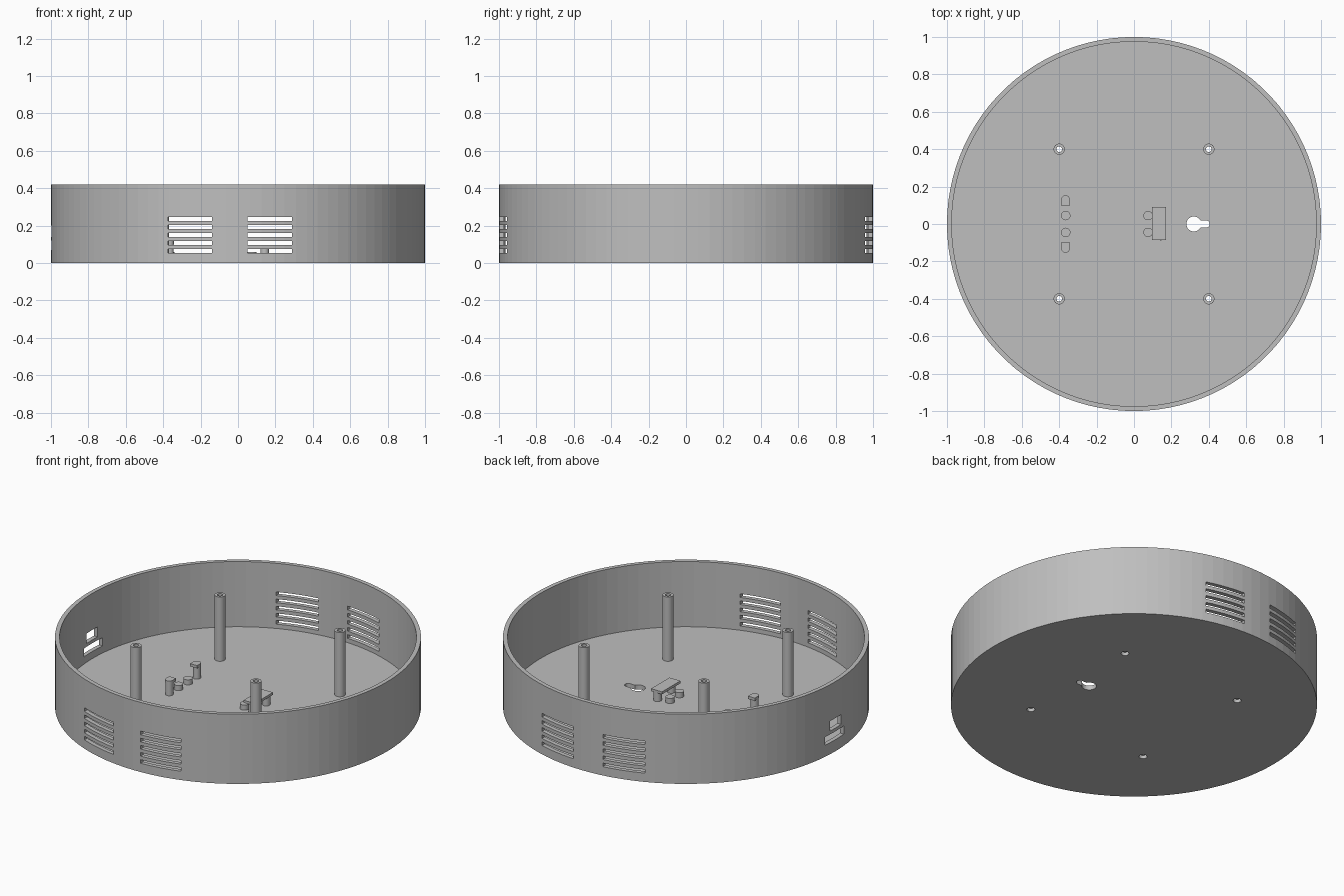
import bpy, bmesh, math

if "Cube" in bpy.data.objects:
    bpy.data.objects.remove(bpy.data.objects["Cube"])

grey = bpy.data.materials.new("plain grey")
grey.diffuse_color = (0.52, 0.52, 0.52, 1)
grey.use_nodes = True
grey.node_tree.nodes["Principled BSDF"].inputs["Base Color"].default_value = grey.diffuse_color

FLOOR = 0.027
HEIGHT = 0.42


def finish(name, bm, smooth=False):
    bmesh.ops.recalc_face_normals(bm, faces=bm.faces)
    mesh = bpy.data.meshes.new(name)
    bm.to_mesh(mesh)
    bm.free()
    mesh.materials.append(grey)
    ob = bpy.data.objects.new(name, mesh)
    bpy.context.collection.objects.link(ob)
    if smooth:
        bpy.ops.object.select_all(action='DESELECT')
        ob.select_set(True)
        bpy.context.view_layer.objects.active = ob
        bpy.ops.object.shade_smooth_by_angle(angle=math.radians(30))
    return ob


def arc(cx, cy, r, a0, a1, n):
    """Points on an arc, angles in degrees, both ends included."""
    return [(cx + r * math.cos(math.radians(a0 + (a1 - a0) * i / n)),
             cy + r * math.sin(math.radians(a0 + (a1 - a0) * i / n))) for i in range(n + 1)]


def circle(cx, cy, r, n=24):
    return arc(cx, cy, r, 0, 360, n)[:-1]


def rect(x0, x1, y0, y1):
    return [(x0, y0), (x1, y0), (x1, y1), (x0, y1)]


def add_prism(bm, pts, z0, z1):
    base = bm.faces.new([bm.verts.new((x, y, z0)) for x, y in pts])
    ext = bmesh.ops.extrude_face_region(bm, geom=[base], use_keep_orig=True)
    top = [v for v in ext["geom"] if isinstance(v, bmesh.types.BMVert)]
    bmesh.ops.translate(bm, verts=top, vec=(0, 0, z1 - z0))


def prisms(name, parts, smooth=True):
    bm = bmesh.new()
    for pts, z0, z1 in parts:
        add_prism(bm, pts, z0, z1)
    return finish(name, bm, smooth)


def lathe(name, profile, n, center=(0, 0), smooth=False):
    """Revolve a closed (radius, z) profile; points on the axis become poles."""
    bm = bmesh.new()
    rings = []
    for r, z in profile:
        if r == 0:
            rings.append([bm.verts.new((center[0], center[1], z))] * n)
        else:
            rings.append([bm.verts.new((x, y, z)) for x, y in circle(*center, r, n)])
    for a, b in zip(rings, rings[1:] + rings[:1]):
        for i in range(n):
            j = (i + 1) % n
            vs = list(dict.fromkeys([a[i], a[j], b[j], b[i]]))
            if len(vs) > 2:
                bm.faces.new(vs)
    return finish(name, bm, smooth)


# Round open tray
shell = lathe("round_tray", [(0, 0), (1, 0), (1, HEIGHT), (0.975, HEIGHT),
                             (0.975, FLOOR), (0, FLOOR)], 100)

# Openings: vent slots front and back, side ports, keyhole, screw holes
openings = []
for x0, x1 in ((-0.375, -0.138), (0.05, 0.29)):
    for i in range(5):
        z = 0.053 + i * 0.043
        for y0 in (-1.1, 0.8):
            openings.append((rect(x0, x1, y0, y0 + 0.3), z, z + 0.022))
openings.append((rect(-1.1, -0.9, -0.08, 0.095), 0.07, 0.12))
openings.append((rect(-1.1, -0.9, -0.052, 0.052), 0.14, 0.2))
openings.append((arc(0.32, 0, 0.04, 30, 330, 24) + arc(0.385, 0, 0.02, -90, 90, 8), -0.1, 0.1))
posts = [(x, y) for x in (-0.4, 0.4) for y in (-0.4, 0.4)]
for x, y in posts:
    openings.append((circle(x, y, 0.022), -0.1, 0.1))
cutter = prisms("opening_cutter", openings, smooth=False)

mod = shell.modifiers.new("openings", 'BOOLEAN')
mod.operation = 'DIFFERENCE'
mod.solver = 'EXACT'
mod.object = cutter
bpy.ops.object.select_all(action='DESELECT')
shell.select_set(True)
bpy.context.view_layer.objects.active = shell
bpy.ops.object.modifier_apply(modifier=mod.name)
bpy.data.objects.remove(cutter)
bpy.ops.object.shade_smooth_by_angle(angle=math.radians(2))

# Hollow screw posts
for x, y in posts:
    lathe("screw_post", [(0.03, 0.02), (0.03, 0.415), (0.015, 0.415), (0.015, 0.02)],
          24, (x, y), True)

# Short support pegs
for x in (-0.365, 0.075):
    for y in (-0.045, 0.045):
        prisms("support_peg", [(circle(x, y, 0.025), 0.02, 0.058)])

# Clips: round stem with a lip reaching towards the middle
for s in (-1, 1):
    y = 0.131 * s
    prisms("clip_stem", [(circle(-0.366, y, 0.0215), 0.02, 0.102)])
    cap = arc(-0.366, y, 0.023, 0, 180 * s, 12) + [(-0.389, 0.1 * s), (-0.343, 0.1 * s)]
    prisms("clip_lip", [(cap, 0.1, 0.117)])

# Raised plate on two legs
for y in (-0.065, 0.065):
    prisms("plate_leg", [(circle(0.143, y, 0.0225), 0.02, 0.083)])
prisms("raised_plate", [(rect(0.097, 0.17, -0.085, 0.09), 0.082, 0.097)], smooth=False)
